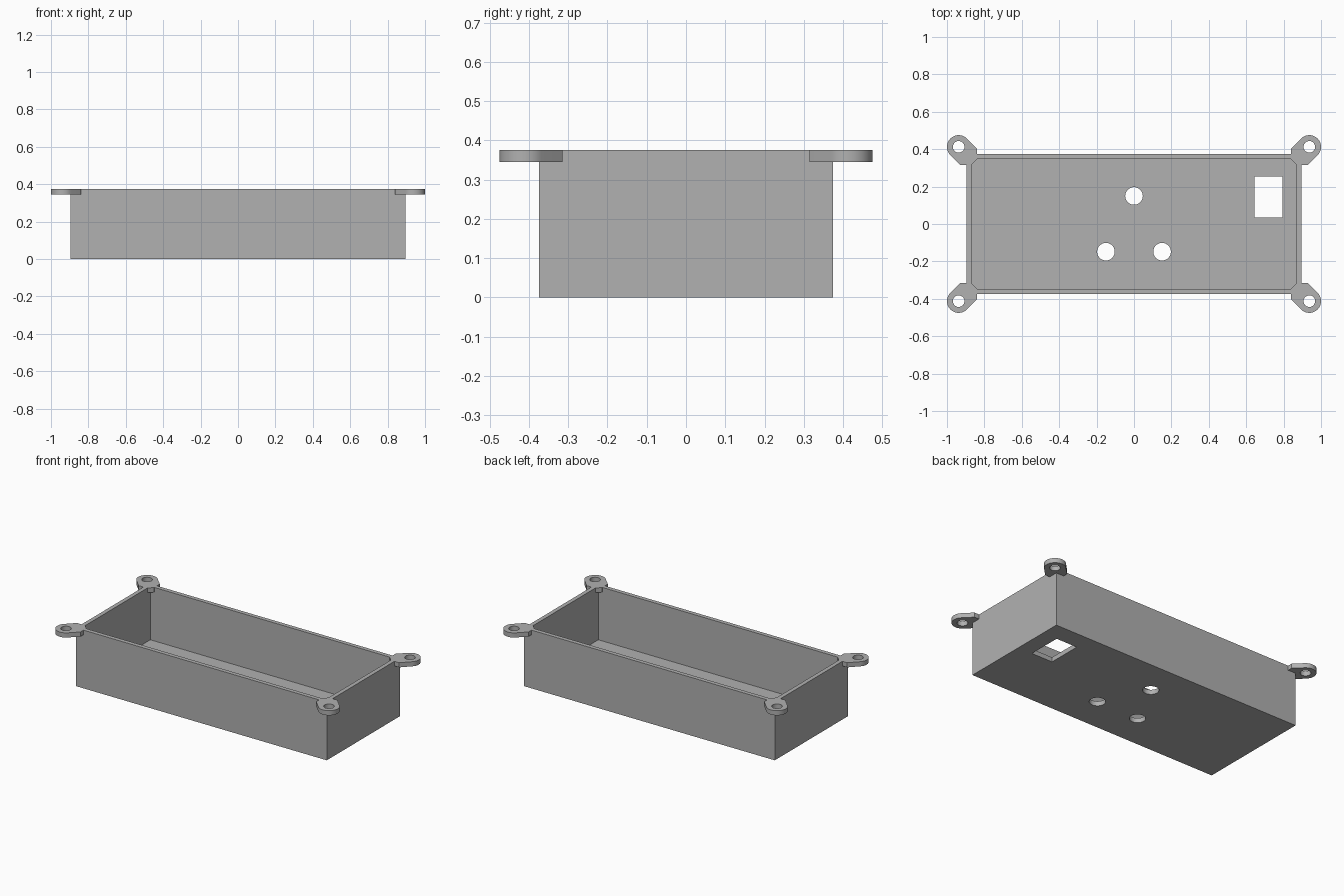
import bpy, bmesh, math

cube = bpy.data.objects.get("Cube")
if cube:
    bpy.data.objects.remove(cube, do_unlink=True)

HX, HY, H = 0.895, 0.374, 0.375      # outer half sizes and height
WALL, FLOOR, TAB = 0.027, 0.03, 0.03  # thicknesses
CX, CY, R = 0.9375, 0.4125, 0.0625    # mounting tab centre and radius

grey = bpy.data.materials.new("plain grey")
grey.use_nodes = True
colour = (0.44, 0.44, 0.44, 1)
grey.diffuse_color = colour
grey.node_tree.nodes["Principled BSDF"].inputs["Base Color"].default_value = colour


def prism(name, points, z0, z1):
    """Extrude a flat outline from z0 to z1."""
    bm = bmesh.new()
    face = bm.faces.new([bm.verts.new((x, y, z0)) for x, y in points])
    side = bmesh.ops.extrude_face_region(bm, geom=[face])["geom"]
    bmesh.ops.translate(bm, vec=(0, 0, z1 - z0),
                        verts=[v for v in side if isinstance(v, bmesh.types.BMVert)])
    bmesh.ops.recalc_face_normals(bm, faces=bm.faces)
    mesh = bpy.data.meshes.new(name)
    bm.to_mesh(mesh)
    bm.free()
    mesh.materials.append(grey)
    obj = bpy.data.objects.new(name, mesh)
    bpy.context.collection.objects.link(obj)
    return obj


def rect(x0, x1, y0, y1):
    return [(x0, y0), (x1, y0), (x1, y1), (x0, y1)]


def arc(x, y, r, start, end, n):
    angles = [math.radians(start + (end - start) * i / n) for i in range(n + 1)]
    return [(x + r * math.cos(a), y + r * math.sin(a)) for a in angles]


def circle(x, y, r):
    return arc(x, y, r, 0, 360, 48)[:-1]


def combine(target, tool, operation):
    """Apply a boolean and discard the tool."""
    mod = target.modifiers.new(operation, "BOOLEAN")
    mod.operation, mod.solver, mod.object = operation, "EXACT", tool
    bpy.context.view_layer.objects.active = target
    bpy.ops.object.modifier_apply(modifier=mod.name)
    bpy.data.objects.remove(tool, do_unlink=True)


# Open-topped enclosure
box = prism("enclosure", rect(-HX, HX, -HY, HY), 0, H)
ix, iy = HX - WALL, HY - WALL
combine(box, prism("cavity", rect(-ix, ix, -iy, iy), FLOOR, H + 0.1), "DIFFERENCE")

# Corner mounting tabs with rounded ends, chamfered inside the box
outline = [(0.84, 0.404), (0.84, 0.345), (0.87, 0.315), (0.929, 0.315)]
outline += arc(CX, CY, R, -45, 135, 24)
for sx in (-1, 1):
    for sy in (-1, 1):
        tab = prism("mounting_tab", [(sx * x, sy * y) for x, y in outline], H - TAB, H)
        combine(box, tab, "UNION")
        hole = prism("screw_hole", circle(sx * CX, sy * CY, 0.031), H - 0.1, H + 0.1)
        combine(box, hole, "DIFFERENCE")

# Three round holes and a rectangular opening in the floor
for x, y in [(0, 0.15), (-0.15, -0.148), (0.15, -0.148)]:
    combine(box, prism("round_hole", circle(x, y, 0.047), -0.1, 0.1), "DIFFERENCE")
combine(box, prism("opening", rect(0.643, 0.793, 0.035, 0.255), -0.1, 0.1), "DIFFERENCE")

# Smooth curved sides, sharp corners
bpy.ops.object.select_all(action="DESELECT")
box.select_set(True)
bpy.context.view_layer.objects.active = box
bpy.ops.object.shade_smooth_by_angle(angle=math.radians(30))
